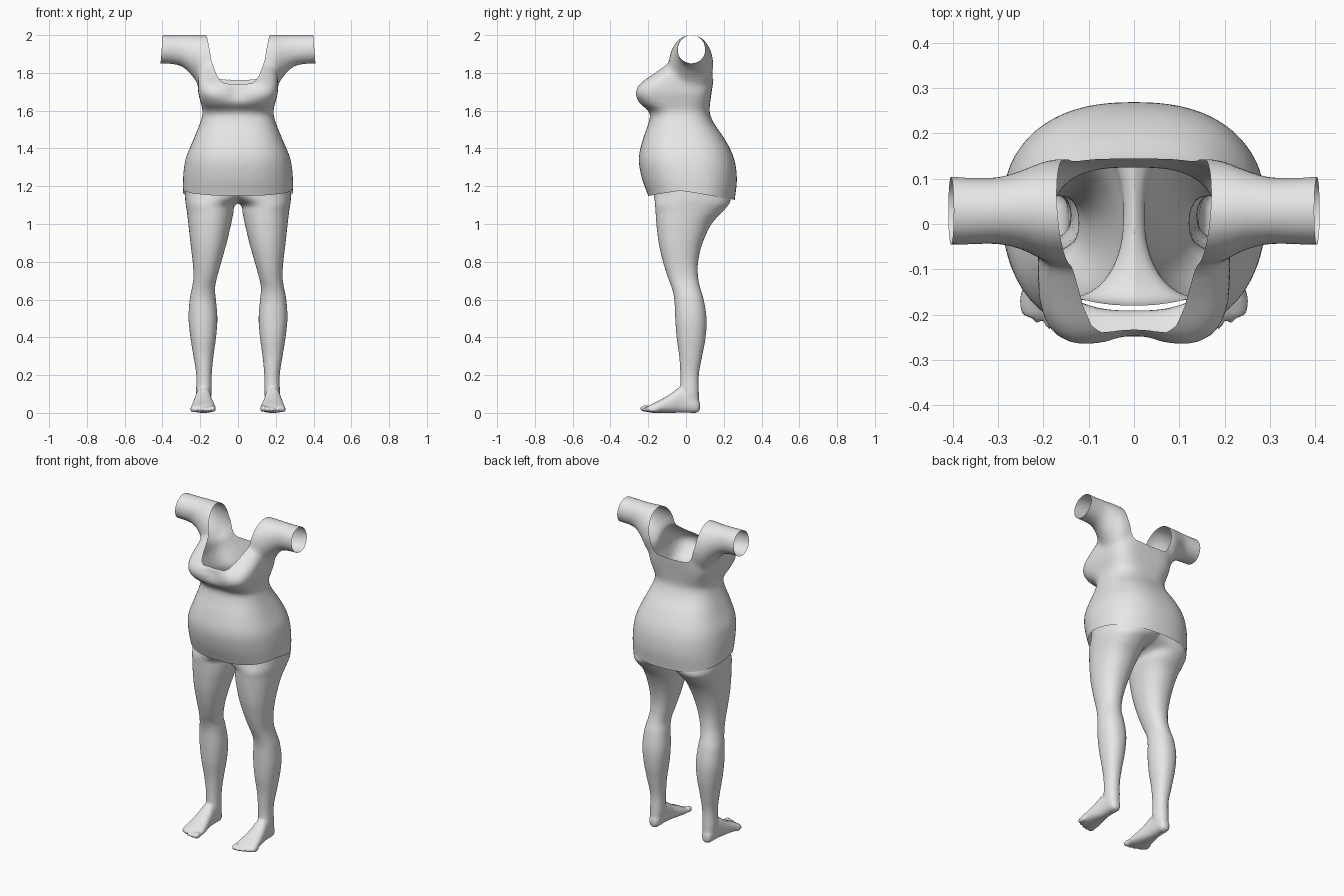
import bpy
import bmesh
from math import cos, sin, pi, exp, copysign
from mathutils import Vector, Matrix

if "Cube" in bpy.data.objects:
    bpy.data.objects.remove(bpy.data.objects["Cube"])

grey = bpy.data.materials.new("light grey")
grey.use_nodes = True
COLOUR = (0.8, 0.8, 0.8, 1)
grey.diffuse_color = COLOUR
grey.node_tree.nodes["Principled BSDF"].inputs["Base Color"].default_value = COLOUR


def refine(rows, steps=4):
    """Catmull-Rom interpolation between section rows."""
    out = []
    for i in range(len(rows) - 1):
        p0, p1, p2 = rows[max(i - 1, 0)], rows[i], rows[i + 1]
        p3 = rows[min(i + 2, len(rows) - 1)]
        for k in range(steps):
            t = k / steps
            out.append([b + t * (c - a) / 2
                        + t * t * (2 * a - 5 * b + 4 * c - d) / 2
                        + t ** 3 * (3 * b - a - 3 * c + d) / 2
                        for a, b, c, d in zip(p0, p1, p2, p3)])
    return out + [list(rows[-1])]


def loft(bm, rows, axis, power=2.0, sides=48, flip=1):
    """Closed loft; a row is position, low/high of both other axes, optional power."""
    rings = []
    for row in refine(rows):
        pos, a0, a1, b0, b1 = row[:5]
        e = 2 / (row[5] if len(row) > 5 else power)
        ring = []
        for k in range(sides):
            c, s = cos(2 * pi * k / sides), sin(2 * pi * k / sides)
            a = (a0 + a1) / 2 + (a1 - a0) / 2 * copysign(abs(c) ** e, c)
            b = (b0 + b1) / 2 + (b1 - b0) / 2 * copysign(abs(s) ** e, s)
            co = {"x": (flip * pos, a, b), "y": (a, pos, b), "z": (a, b, pos)}[axis]
            ring.append(bm.verts.new(co))
        rings.append(ring)
    faces = [bm.faces.new(rings[0]), bm.faces.new(rings[-1][::-1])]
    for r, q in zip(rings, rings[1:]):
        for k in range(sides):
            j = (k + 1) % sides
            faces.append(bm.faces.new((r[k], q[k], q[j], r[j])))
    bmesh.ops.recalc_face_normals(bm, faces=faces)


def fuse(bm, voxel, smoothing):
    """Merge overlapping solids into one smooth skin."""
    mesh = bpy.data.meshes.new("solid")
    bm.to_mesh(mesh)
    bm.free()
    obj = bpy.data.objects.new("solid", mesh)
    bpy.context.collection.objects.link(obj)
    remesh = obj.modifiers.new("remesh", "REMESH")
    remesh.mode = "VOXEL"
    remesh.voxel_size = voxel
    smooth = obj.modifiers.new("smooth", "SMOOTH")
    smooth.factor = 0.5
    smooth.iterations = smoothing
    skin = bmesh.new()
    skin.from_object(obj, bpy.context.evaluated_depsgraph_get())
    bpy.data.objects.remove(obj)
    bpy.data.meshes.remove(mesh)
    return skin


def cut(bm, co, no, clear=True):
    bmesh.ops.bisect_plane(bm, geom=bm.verts[:] + bm.edges[:] + bm.faces[:],
                           plane_co=co, plane_no=no, clear_outer=clear)


def finish(bm, name):
    for f in bm.faces:
        f.smooth = True
        f.material_index = 0
    mesh = bpy.data.meshes.new(name)
    bm.to_mesh(mesh)
    bm.free()
    mesh.materials.clear()
    mesh.materials.append(grey)
    obj = bpy.data.objects.new(name, mesh)
    bpy.context.collection.objects.link(obj)
    return obj


# Shirt body: height, half width, front, back, squareness
body = [(1.05, .285, -.17, .25, 2.4), (1.15, .291, -.20, .258, 2.4),
        (1.25, .29, -.235, .27, 2.4), (1.35, .275, -.25, .255, 2.5),
        (1.45, .235, -.228, .205, 2.6), (1.53, .203, -.2, .15, 2.6),
        (1.59, .187, -.192, .125, 2.8), (1.64, .197, -.25, .128, 3.5),
        (1.69, .21, -.274, .135, 4), (1.74, .213, -.25, .142, 4),
        (1.8, .21, -.17, .148, 3.5), (1.86, .2, -.1, .147, 3),
        (1.92, .19, -.06, .135, 2.6), (1.97, .18, -.02, .11, 2.4),
        (1.995, .17, .01, .07, 2.4)]
bm = bmesh.new()
loft(bm, [(z, -w, w, f, b, n) for z, w, f, b, n in body], "z")

# Sleeves, flaring into the shoulders
sleeve = [(.46, -.047, .107, 1.848, 2.002), (.38, -.047, .104, 1.848, 2.002),
          (.3, -.045, .104, 1.835, 2.002), (.24, -.06, .122, 1.78, 2.002),
          (.18, -.088, .143, 1.7, 2.002), (.08, -.09, .14, 1.68, 2.0)]
for side in (1, -1):
    loft(bm, sleeve, "x", flip=side)
shirt = fuse(bm, 0.013, 9)

# Open the hem and cuffs
cut(shirt, (0, 0, 1.15), (0, 0, -1))
for side in (1, -1):
    cut(shirt, (side * .404, 0, 1.925), (side, 0, .08))

# Scooped neck opening, widening slightly to the back
neck = [(0, 1.74), (.072, 1.744), (.092, 1.757), (.108, 1.785), (.13, 1.86), (.15, 2.0)]
drift = Vector((.08, 1, .06))
planes = []
for side in (1, -1):
    for (xa, za), (xb, zb) in zip(neck, neck[1:]):
        co = Vector((side * xa, -.24, za))
        run = Vector((side * (xb - xa), 0, zb - za))
        no = run.cross(Vector((side * drift.x, drift.y, drift.z))).normalized()
        if no.dot(Vector((0, -.24, 2.5)) - co) > 0:
            no.negate()
        planes.append((co, no))
        cut(shirt, co, no, clear=False)
hole = [f for f in shirt.faces
        if all(no.dot(f.calc_center_median() - co) < 0 for co, no in planes)]
bmesh.ops.delete(shirt, geom=hole, context="FACES")
bmesh.ops.remove_doubles(shirt, verts=shirt.verts[:], dist=.0015)

# Bust hollow and curved hem
for v in shirt.verts:
    x, y, z = v.co
    if y < -.1:
        v.co.y += .03 * exp(-(x / .07) ** 2 - ((z - 1.7) / .05) ** 2)
    fade = min(max((1.4 - z) / .25, 0), 1)
    v.co.z += fade * (.026 - .19 * abs(y + .03) ** 1.1)
finish(shirt, "shirt")

# Leg and half of the hips: height, inner, outer, front, back
leg = [(.04, .15, .215, -.02, .07), (.1, .14, .222, -.03, .068),
       (.2, .139, .221, -.03, .068), (.3, .13, .236, -.036, .086),
       (.4, .116, .252, -.05, .104), (.5, .109, .262, -.057, .109),
       (.6, .117, .256, -.062, .094), (.66, .122, .244, -.075, .076),
       (.72, .11, .236, -.097, .064), (.8, .088, .24, -.122, .064),
       (.9, .06, .252, -.145, .088), (1.0, .036, .263, -.157, .135),
       (1.06, .024, .27, -.161, .19), (1.1, .014, .276, -.164, .224),
       (1.13, -.06, .28, -.167, .237), (1.19, -.26, .282, -.178, .247),
       (1.25, -.282, .282, -.182, .25), (1.3, -.27, .27, -.182, .24)]
bm = bmesh.new()
loft(bm, leg, "z", power=2.2)

# Foot from heel to ball, then five toes
foot = [(.074, .165, .2, .012, .055), (.055, .15, .215, .0, .085),
        (.02, .145, .22, .0, .12), (-.03, .142, .225, .0, .135),
        (-.08, .135, .235, .0, .102), (-.13, .124, .244, .0, .072),
        (-.175, .118, .25, .0, .05), (-.205, .124, .246, .004, .034)]
loft(bm, foot, "y", power=2.4)
for i in range(5):
    r = .018 if i == 0 else .0135
    place = Matrix.Translation((.134 + .0265 * i, -.212 + .0025 * i * i, r + .004))
    bmesh.ops.create_icosphere(bm, subdivisions=3, radius=1,
                               matrix=place @ Matrix.Diagonal((r, .032, r, 1)))
legs = fuse(bm, 0.0075, 5)
cut(legs, (0, 0, 1.22), (0, 0, 1))
cut(legs, (0, 0, 0), (-1, 0, 0))
low = min(v.co.z for v in legs.verts)
for v in legs.verts:
    v.co.z -= low * max(0, 1 - v.co.z)
legs_obj = finish(legs, "legs")
mirror = legs_obj.modifiers.new("mirror", "MIRROR")
mirror.merge_threshold = 0.002
